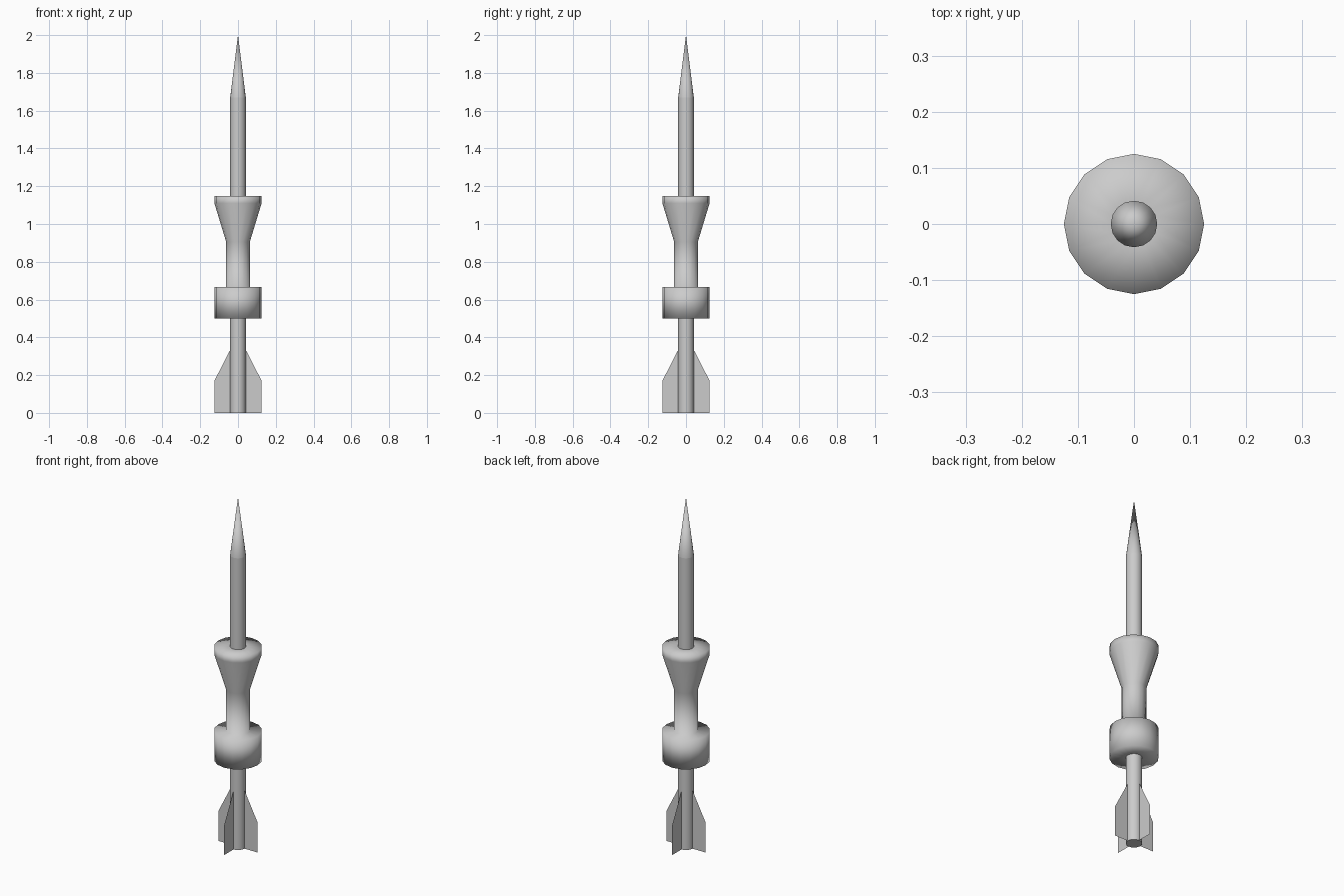
import bpy, bmesh
from math import sin, cos, tau, pi, radians

if "Cube" in bpy.data.objects:
    bpy.data.objects.remove(bpy.data.objects["Cube"])

SIDES = 16
ROD_R = 0.0415
WIDE_R = 0.125


def finish(bm, name, smooth):
    bmesh.ops.recalc_face_normals(bm, faces=bm.faces)
    for f in bm.faces:
        f.smooth = smooth
    mesh = bpy.data.meshes.new(name)
    bm.to_mesh(mesh)
    bm.free()
    obj = bpy.data.objects.new(name, mesh)
    bpy.context.collection.objects.link(obj)
    return obj


def lathe(name, profile):
    """Revolve (radius, z) points around the z axis; radius 0 makes a pole."""
    bm = bmesh.new()
    rings = []
    for r, z in profile:
        if r == 0:
            rings.append([bm.verts.new((0, 0, z))] * SIDES)
        else:
            rings.append([bm.verts.new((r * cos(tau * i / SIDES), r * sin(tau * i / SIDES), z))
                          for i in range(SIDES)])
    for a, b in zip(rings, rings[1:]):
        for i in range(SIDES):
            j = (i + 1) % SIDES
            bm.faces.new(list(dict.fromkeys((a[i], a[j], b[j], b[i]))))
    return finish(bm, name, True)


# Slim central body with closed base
rod = lathe("central_body", [(0, 0), (ROD_R, 0), (ROD_R, 1.67)])
for e in rod.data.edges:
    if all(rod.data.vertices[v].co.z < 0.001 for v in e.vertices):
        e.use_edge_sharp = True

# Pointed nose
lathe("nose_cone", [(ROD_R, 1.67), (0, 2.0)])

# Wide collar, narrow waist and flared upper stage, shaded softly over the rims
lathe("stage_sleeve", [
    (ROD_R, 0.5), (WIDE_R, 0.5), (WIDE_R, 0.667), (0.0625, 0.667),
    (0.0625, 0.905), (WIDE_R, 1.11), (WIDE_R, 1.147), (ROD_R, 1.147)])

# Four thin tail fins along the axes
FIN = [(0.038, 0), (WIDE_R, 0), (WIDE_R, 0.17), (0.038, 0.34)]
for k, side in enumerate(("right", "back", "left", "front")):
    bm = bmesh.new()
    c, s = cos(k * pi / 2), sin(k * pi / 2)
    bm.faces.new([bm.verts.new((r * c, r * s, z)) for r, z in FIN])
    finish(bm, side + "_tail_fin", False)
